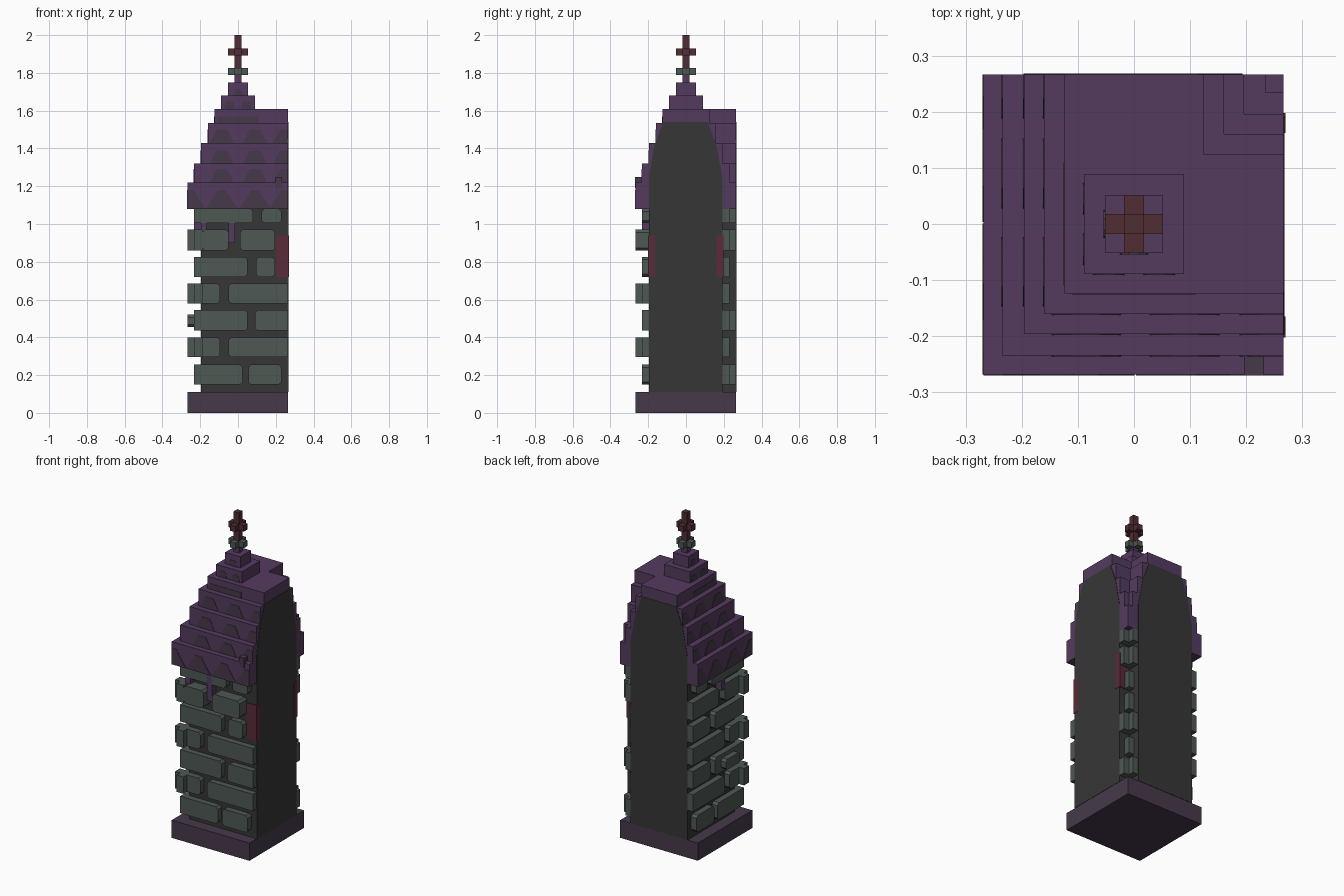
import bpy, bmesh

cube = bpy.data.objects.get("Cube")
if cube:
    bpy.data.objects.remove(cube, do_unlink=True)


def material(name, hexcode):
    def lin(c):
        c /= 255
        return c / 12.92 if c <= 0.04045 else ((c + 0.055) / 1.055) ** 2.4
    col = [lin(int(hexcode[i:i + 2], 16)) for i in (0, 2, 4)] + [1]
    m = bpy.data.materials.new(name)
    m.use_nodes = True
    m.diffuse_color = col
    m.node_tree.nodes["Principled BSDF"].inputs["Base Color"].default_value = col
    return m


PURPLE = material("roof purple", "543b5f")
DARK = material("dark shingle", "46394a")
CORE = material("mortar grey", "363636")
STONE = material("stone grey green", "4e5854")
RED = material("finial red", "502d32")
GLASS = material("window red", "5a2b37")

OUT, END, WALL, INNER = -0.268, 0.266, -0.197, 0.193


def prism(name, pts, lo, hi, axis, mat):
    """Extrude a 2D outline: axis z uses (x, y), y uses (x, z), x uses (y, z)."""
    place = {"z": lambda u, v, d: (u, v, d),
             "y": lambda u, v, d: (u, d, v),
             "x": lambda u, v, d: (d, u, v)}[axis]
    bm = bmesh.new()
    a = [bm.verts.new(place(u, v, lo)) for u, v in pts]
    b = [bm.verts.new(place(u, v, hi)) for u, v in pts]
    bm.faces.new(a)
    bm.faces.new(b)
    n = len(pts)
    for i in range(n):
        j = (i + 1) % n
        bm.faces.new((a[i], a[j], b[j], b[i]))
    bmesh.ops.recalc_face_normals(bm, faces=bm.faces)
    me = bpy.data.meshes.new(name)
    bm.to_mesh(me)
    bm.free()
    me.materials.append(mat)
    ob = bpy.data.objects.new(name, me)
    bpy.context.scene.collection.objects.link(ob)
    return ob


def box(name, x0, x1, y0, y1, z0, z1, mat):
    return prism(name, [(x0, y0), (x1, y0), (x1, y1), (x0, y1)], z0, z1, "z", mat)


def corner_shape(a, b):
    """Wall-corner plan: outer faces at a, inner notch at b, cut ends at END."""
    return [(a, a), (END, a), (END, b), (b, b), (b, END), (a, END)]


# Base slab and wall core
box("base", OUT, END, OUT, END, 0, 0.11, DARK)
prism("wall_core", corner_shape(WALL, INNER), 0.11, 1.1, "z", CORE)

# Dark section plates on the two cut ends of the wall
section = [(WALL, 0.11), (INNER, 0.11), (INNER, 1.25), (0.16, 1.42), (0.115, 1.54),
           (-0.12, 1.54), (-0.165, 1.42), (WALL, 1.25)]
for axis in "xy":
    prism("wall_end_" + axis, section, END - 0.002, END + 0.002, axis, CORE)

# Stepped roof following the wall corner
tiers = [(0.268, 1.08, 1.22), (0.234, 1.22, 1.32), (0.196, 1.32, 1.43),
         (0.16, 1.43, 1.535), (0.124, 1.535, 1.61)]
box("roof_tier_1", OUT, END, OUT, END, 1.08, 1.22, PURPLE)
for i, (a, z0, z1) in enumerate(tiers[1:], 2):
    prism(f"roof_tier_{i}", corner_shape(-a, a), z0, z1, "z", PURPLE)


# Shingle shapes along the foot of each tier, on both outer faces
def shingle(c, half, top, z, height, a, limit):
    pts = []
    for du, dv in ((-half, 0), (-top - 0.012, height * 0.75), (-top, height),
                   (top, height), (top + 0.012, height * 0.75), (half, 0)):
        pts.append((min(max(c + du, -a), limit), z + dv))
    clean = [p for k, p in enumerate(pts) if p != pts[k - 1]]
    for axis in "xy":
        prism("shingle_" + axis, clean, -a - 0.002, -a + 0.002, axis, DARK)


for i, (a, z0, z1) in enumerate(tiers[:4]):
    for c in (-0.255, -0.085, 0.09, 0.25):
        if c + 0.02 < -a:
            continue
        if i == 0:
            shingle(c, 0.086, 0.022, z0, 0.1, a, END)
        else:
            shingle(c, 0.062, 0.026, z0, 0.07, a, END)
for axis in "xy":
    prism("top_band_" + axis, [(-0.11, 1.535), (0.11, 1.535), (0.11, 1.57), (-0.11, 1.57)],
          -0.126, -0.122, axis, DARK)

# Square steps and finial
box("spire_step_1", -0.089, 0.089, -0.089, 0.089, 1.61, 1.68, PURPLE)
box("spire_step_2", -0.052, 0.052, -0.052, 0.052, 1.68, 1.75, PURPLE)
for c in (-0.045, 0.045):
    shingle(c, 0.028, 0.012, 1.61, 0.04, 0.089, 0.089)
shingle(0, 0.025, 0.01, 1.68, 0.035, 0.052, 0.052)
S, A = 0.018, 0.052
box("spire_stem", -S, S, -S, S, 1.75, 1.79, PURPLE)
box("finial_pole", -S, S, -S, S, 1.825, 2.0, RED)
for name, z0, z1, mat in (("collar", 1.79, 1.825, STONE), ("cross", 1.893, 1.93, RED)):
    box(name + "_arm_x", -A, A, -S, S, z0, z1, mat)
    box(name + "_arm_y", -S, S, -A, A, z0, z1, mat)


# Stones: chamfered blocks on the front (axis y) and side (axis x)
def stone(u0, u1, z0, z1, depth, axis):
    l = 0.014 if u0 > -0.19 else 0
    r = 0.014 if u1 < 0.26 else 0
    pts = [(u0 + l, z0), (u1 - r, z0), (u1, z0 + r), (u1, z1 - r),
           (u1 - r, z1), (u0 + l, z1), (u0, z1 - l), (u0, z0 + l)]
    pts = [p for k, p in enumerate(pts) if p != pts[k - 1]]
    prism("stone", pts, depth, WALL + 0.01, axis, STONE)


NEAR, FAR = -0.234, OUT
rows = [(0.15, 0.255), (0.295, 0.4), (0.435, 0.545), (0.58, 0.685),
        (0.72, 0.825), (0.86, 0.97), (1.005, 1.08)]
front = [[(NEAR, 0.025), (0.055, 0.23)], [(FAR, -0.095), (-0.05, END)],
         [(NEAR, 0.05), (0.09, END)], [(FAR, -0.095), (-0.05, END)],
         [(NEAR, 0.05), (0.095, 0.195)], [(FAR, -0.05), (0.01, 0.197)],
         [(NEAR, 0.08), (0.125, 0.23)]]
for i, (z0, z1) in enumerate(rows):
    for axis in "yx":
        for u0, u1 in front[i]:
            if axis == "x" and i in (4, 5) and u1 > 0.19:
                u1 = END
            stone(u0, u1, z0, z1, NEAR, axis)

# Raised stones that stand further out
stone(WALL + 0.01, -0.05, 0.86, 0.97, FAR, "y")
stone(0.01, 0.197, 0.86, 0.97, FAR, "y")
stone(-0.15, -0.01, 0.455, 0.52, FAR, "x")

# Stones in the inner notch, alternating long and short
for i, (z0, z1) in enumerate(rows):
    if i in (0, 2, 5, 6):
        prism("inner_stone", [(0.18, 0.18), (END, 0.18), (END, 0.231), (0.231, 0.231),
                              (0.231, END), (0.18, END)], z0, z1, "z", STONE)
    else:
        box("inner_stone", 0.18, 0.231, 0.18, 0.231, z0, z1, STONE)

# Half windows set into the wall beside the cut end
box("window_front", 0.2, END + 0.004, -0.202, -0.165, 0.72, 0.94, GLASS)
box("window_inner", 0.2, END + 0.004, 0.162, 0.198, 0.72, 0.94, GLASS)

# Roof drips and loose shingle
box("drip_long", -0.05, -0.015, NEAR, WALL, 0.9, 1.09, PURPLE)
box("drip_short", -0.197, -0.163, NEAR, WALL, 0.96, 1.01, PURPLE)
box("drip_side", NEAR, WALL, -0.05, -0.015, 0.94, 1.09, PURPLE)
box("loose_shingle", 0.196, 0.232, OUT - 0.002, -0.232, 1.19, 1.25, DARK)
